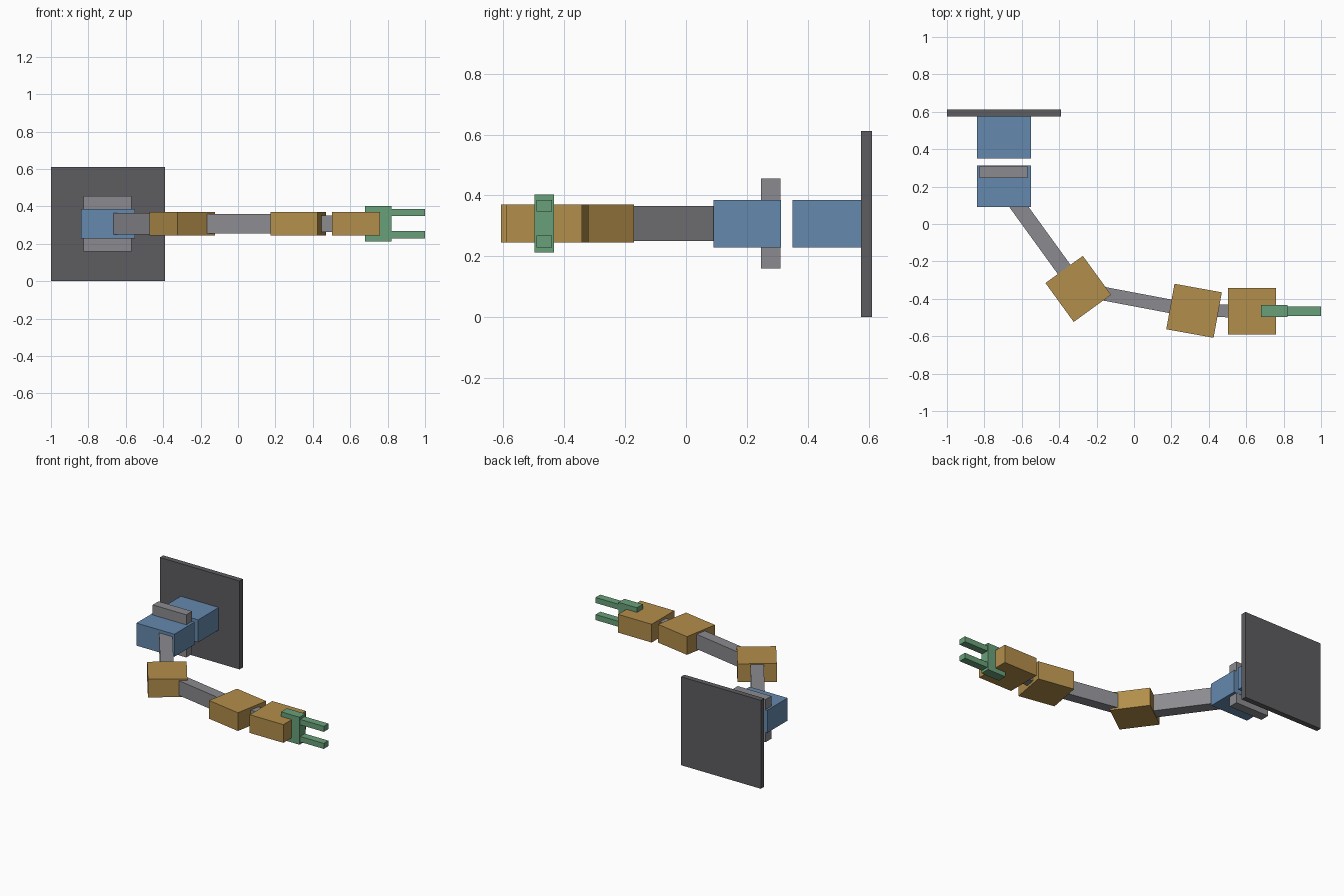
import bpy
from math import atan2, hypot, radians

if "Cube" in bpy.data.objects:
    bpy.data.objects.remove(bpy.data.objects["Cube"])

def material(name, rgb):
    m = bpy.data.materials.new(name)
    m.diffuse_color = (*rgb, 1)
    m.use_nodes = True
    m.node_tree.nodes["Principled BSDF"].inputs["Base Color"].default_value = m.diffuse_color
    return m

BLUE = material("blue", (0.13, 0.25, 0.42))
GOLD = material("ochre", (0.45, 0.27, 0.07))
GREEN = material("green", (0.14, 0.35, 0.19))
DARK = material("dark_grey", (0.11, 0.11, 0.12))
GREY = material("mid_grey", (0.26, 0.26, 0.28))
ZC = 0.3075  # height of the arm's centre line

def box(name, centre, size, mat, angle=0.0):
    bpy.ops.mesh.primitive_cube_add(size=1, location=centre, rotation=(0, 0, angle))
    ob = bpy.context.object
    ob.name = name
    ob.scale = size
    bpy.ops.object.transform_apply(location=False, rotation=False, scale=True)
    ob.data.materials.append(mat)
    return ob

def link(name, a, b, width, height):
    dx, dy = b[0] - a[0], b[1] - a[1]
    mid = ((a[0] + b[0]) / 2, (a[1] + b[1]) / 2, ZC)
    return box(name, mid, (hypot(dx, dy), width, height), GREY, atan2(dy, dx))

# Joint positions in plan
shoulder, elbow, wrist, hand = (-0.695, 0.201), (-0.298, -0.347), (0.321, -0.464), (0.631, -0.466)

# Wall mount and shoulder
box("wall_plate", (-0.695, 0.593, 0.3055), (0.61, 0.037, 0.611), DARK)
box("base_block", (-0.695, 0.4625, ZC), (0.29, 0.225, 0.156), BLUE)
box("shoulder_block", (*shoulder, ZC), (0.29, 0.222, 0.156), BLUE)
box("shoulder_bracket", (-0.697, 0.279, ZC), (0.257, 0.064, 0.295), GREY)

# Arm links
link("upper_arm", shoulder, elbow, 0.084, 0.114)
link("forearm", elbow, wrist, 0.073, 0.102)
link("wrist_link", wrist, hand, 0.067, 0.09)

# Joint housings
for name, p, deg in (("elbow_joint", elbow, -54), ("wrist_joint", wrist, -10.2), ("hand_joint", hand, 0)):
    box(name, (*p, ZC), (0.257, 0.247, 0.126), GOLD, radians(deg))

# Gripper
box("gripper_palm", (0.749, -0.466, ZC), (0.141, 0.064, 0.19), GREEN)
for name, s in (("upper_finger", 1), ("lower_finger", -1)):
    box(name, (0.9, -0.466, ZC + s * 0.059), (0.2, 0.051, 0.038), GREEN)
